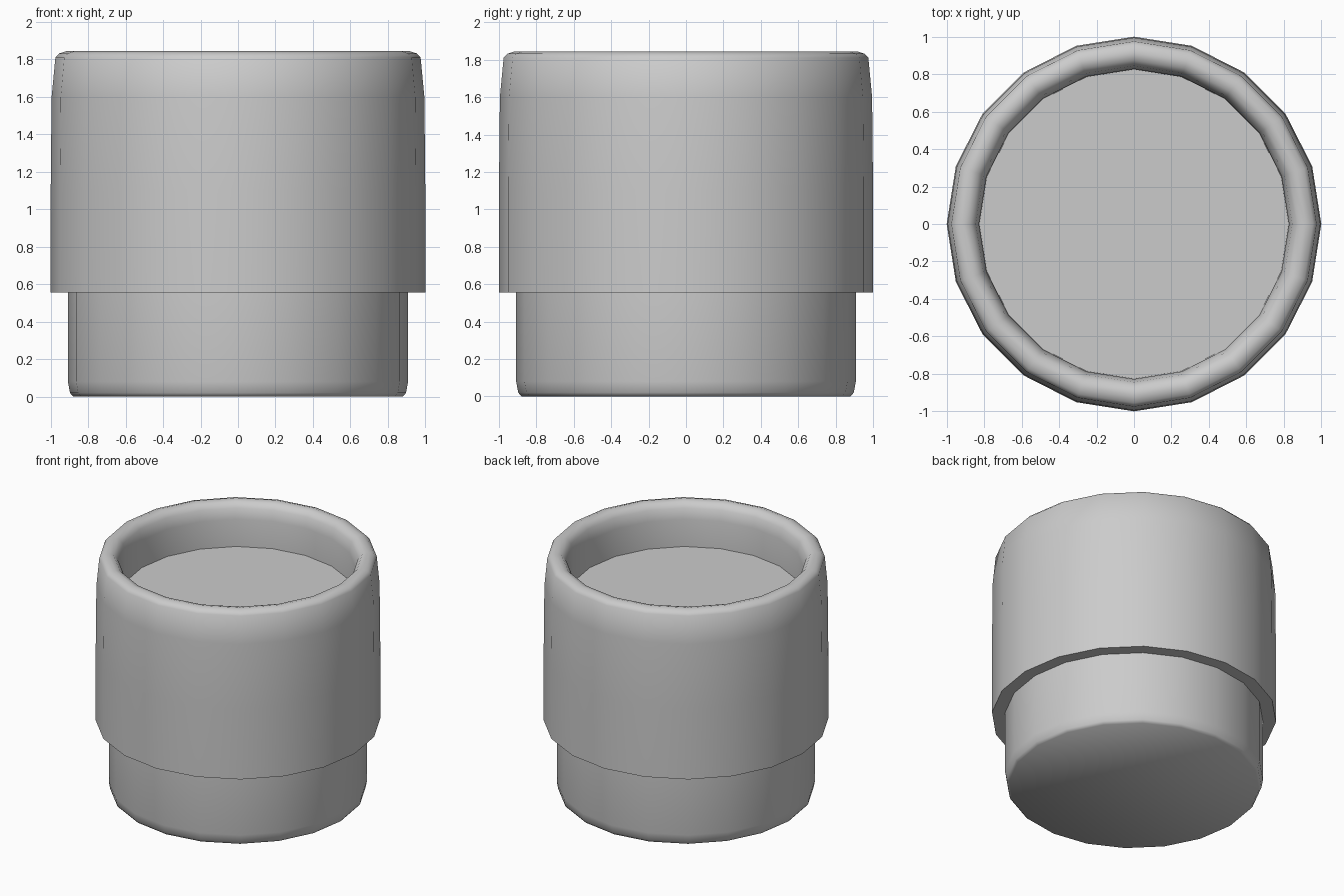
import bpy
import bmesh
import math

cube = bpy.data.objects.get("Cube")
if cube:
    bpy.data.objects.remove(cube)

SIDES = 20

gray = bpy.data.materials.new("plain_gray")
gray.use_nodes = True
gray.diffuse_color = (0.6, 0.6, 0.6, 1)
gray.node_tree.nodes["Principled BSDF"].inputs["Base Color"].default_value = (0.6, 0.6, 0.6, 1)


def lathe(name, profile):
    """Spin a (radius, height) profile, listed from the bottom outwards and up, capping both ends."""
    bm = bmesh.new()
    rings = []
    for r, z in profile:
        angles = [2 * math.pi * i / SIDES for i in range(SIDES)]
        rings.append([bm.verts.new((r * math.cos(a), r * math.sin(a), z)) for a in angles])
    for low, high in zip(rings, rings[1:]):
        for i in range(SIDES):
            j = (i + 1) % SIDES
            bm.faces.new((low[i], low[j], high[j], high[i]))
    bm.faces.new(rings[0][::-1])
    bm.faces.new(rings[-1])
    mesh = bpy.data.meshes.new(name)
    bm.to_mesh(mesh)
    bm.free()
    mesh.materials.append(gray)
    obj = bpy.data.objects.new(name, mesh)
    bpy.context.collection.objects.link(obj)
    bpy.ops.object.select_all(action='DESELECT')
    obj.select_set(True)
    bpy.context.view_layer.objects.active = obj
    bpy.ops.object.shade_smooth_by_angle(angle=math.radians(50))
    return obj


# Narrow foot with a softened bottom edge
lathe("foot", [(0.88, 0), (0.897, 0.02), (0.908, 0.08), (0.908, 0.57)])

# Wide body, rounded rim and recessed floor
lathe("body", [
    (0.9, 0.555), (1.0, 0.555), (1.0, 1.1), (0.995, 1.6),
    (0.975, 1.81), (0.955, 1.832), (0.915, 1.845), (0.875, 1.835),
    (0.845, 1.8), (0.828, 1.72), (0.825, 1.51),
])
